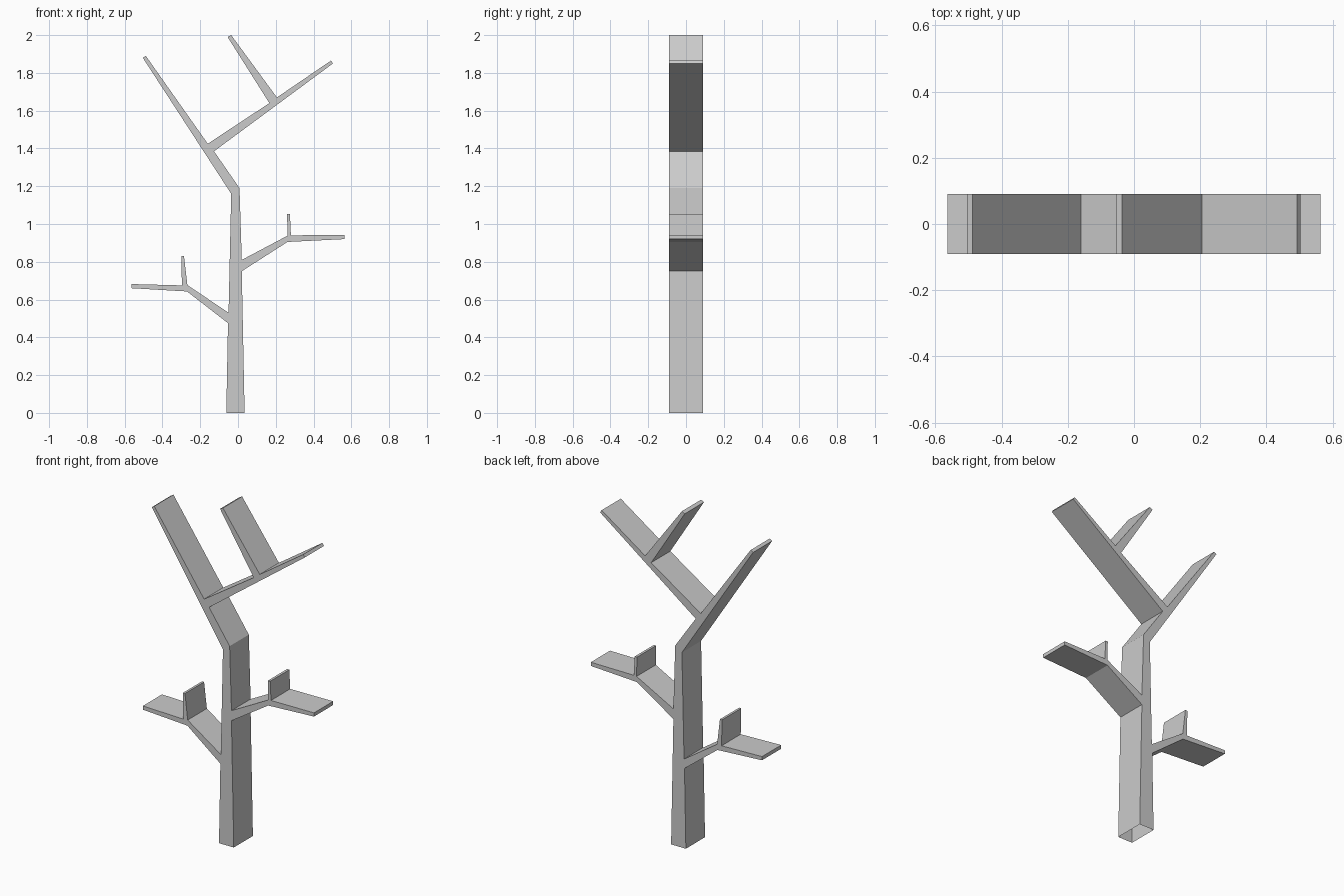
import bpy, bmesh
from mathutils import Vector
from mathutils.geometry import tessellate_polygon

if "Cube" in bpy.data.objects:
    bpy.data.objects.remove(bpy.data.objects["Cube"])

DEPTH = 0.18

# Silhouette in (x, z), walked anticlockwise limb by limb
trunk_base = [(-0.062, 0), (0.035, 0)]
low_right_branch = [(0.02, 0.75), (0.262, 0.905), (0.563, 0.92), (0.563, 0.942), (0.28, 0.94),
                    (0.275, 1.053), (0.26, 1.053), (0.262, 0.938), (0.02, 0.81)]
trunk_bend_right = [(0.008, 1.19), (-0.127, 1.385)]
high_right_branch = [(0.503, 1.85), (0.492, 1.865), (0.206, 1.67), (-0.036, 2.0),
                     (-0.055, 1.99), (0.166, 1.64), (-0.16, 1.425)]
high_left_branch = [(-0.488, 1.89), (-0.504, 1.88)]
trunk_bend_left = [(-0.036, 1.16)]
low_left_branch = [(-0.05, 0.53), (-0.268, 0.677), (-0.286, 0.83), (-0.30, 0.83), (-0.297, 0.675),
                   (-0.563, 0.682), (-0.563, 0.66), (-0.27, 0.643), (-0.053, 0.475)]
outline = (trunk_base + low_right_branch + trunk_bend_right + high_right_branch
           + high_left_branch + trunk_bend_left + low_left_branch)

bm = bmesh.new()
front = [bm.verts.new((x, -DEPTH / 2, z)) for x, z in outline]
back = [bm.verts.new((x, DEPTH / 2, z)) for x, z in outline]

# Flat front and back, filled as concave polygons
for tri in tessellate_polygon([[Vector((x, z, 0)) for x, z in outline]]):
    (ax, az), (bx, bz), (cx, cz) = (outline[i] for i in tri)
    if (bx - ax) * (cz - az) - (bz - az) * (cx - ax) < 0:
        tri = tri[::-1]
    bm.faces.new([front[i] for i in tri])
    bm.faces.new([back[i] for i in reversed(tri)])

# One wall per outline edge; the underside stays open
for i in range(1, len(outline)):
    j = (i + 1) % len(outline)
    bm.faces.new((front[j], front[i], back[i], back[j]))
bm.normal_update()

mesh = bpy.data.meshes.new("branching_tree")
bm.to_mesh(mesh)
bm.free()
bpy.context.collection.objects.link(bpy.data.objects.new("branching_tree", mesh))
